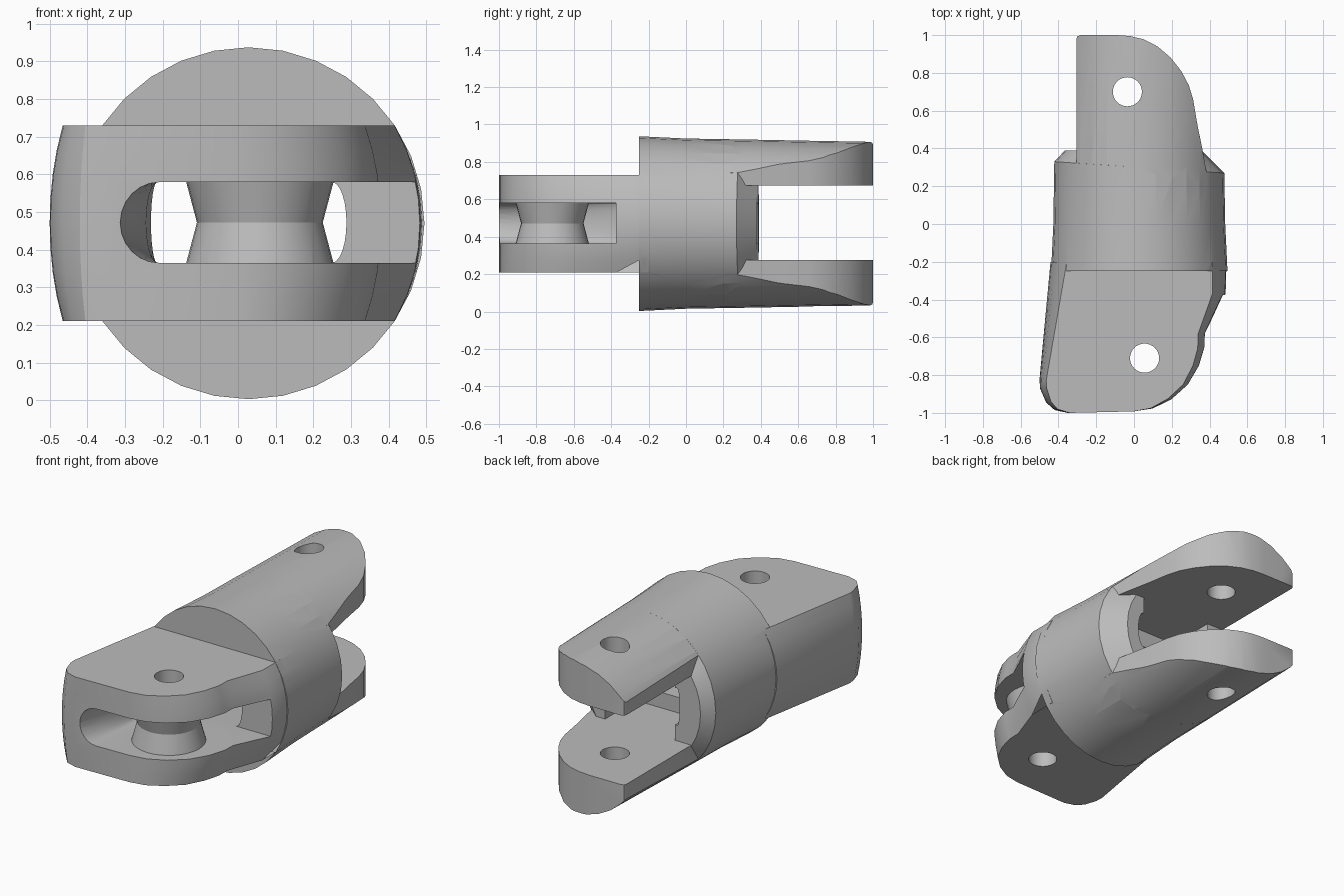
import bpy, bmesh
from math import sin, cos, pi, sqrt, radians

cube = bpy.data.objects.get("Cube")
if cube:
    bpy.data.objects.remove(cube, do_unlink=True)

grey = bpy.data.materials.new("matte grey")
grey.use_nodes = True
grey.diffuse_color = (0.5, 0.5, 0.5, 1)
grey.node_tree.nodes["Principled BSDF"].inputs["Base Color"].default_value = (0.5, 0.5, 0.5, 1)

CX, MID = 0.028, 0.47      # axis of the round barrel
SIDES = 32


def loft(name, rings):
    """Skin matching rings of points and cap both ends."""
    bm = bmesh.new()
    rows = [[bm.verts.new(p) for p in ring] for ring in rings]
    n = len(rows[0])
    for a, b in zip(rows, rows[1:]):
        for i in range(n):
            j = (i + 1) % n
            bm.faces.new((a[i], a[j], b[j], b[i]))
    bm.faces.new(rows[0])
    bm.faces.new(rows[-1])
    bmesh.ops.recalc_face_normals(bm, faces=bm.faces)
    mesh = bpy.data.meshes.new(name)
    bm.to_mesh(mesh)
    bm.free()
    mesh.materials.append(grey)
    obj = bpy.data.objects.new(name, mesh)
    bpy.context.collection.objects.link(obj)
    return obj


def hoop(y, r, cx=CX, slope=0.0):
    """Circle around the y axis; slope tilts it across x."""
    pts = []
    for i in range(SIDES):
        a = 2 * pi * i / SIDES
        dx = r * sin(a)
        pts.append((cx + dx, y + slope * dx, MID + r * cos(a)))
    return pts


def disc(x, y, z, r, n=32):
    return [(x + r * cos(2 * pi * i / n), y + r * sin(2 * pi * i / n), z) for i in range(n)]


def prism(name, outline, z0, z1):
    return loft(name, [[(x, y, z) for x, y in outline] for z in (z0, z1)])


def box(name, x0, x1, y0, y1, z0, z1):
    return prism(name, [(x0, y0), (x1, y0), (x1, y1), (x0, y1)], z0, z1)


def combine(obj, other, operation):
    mod = obj.modifiers.new("combine", 'BOOLEAN')
    mod.operation, mod.solver, mod.object = operation, 'EXACT', other
    bpy.context.view_layer.update()
    graph = bpy.context.evaluated_depsgraph_get()
    mesh = bpy.data.meshes.new_from_object(obj.evaluated_get(graph))
    obj.modifiers.clear()
    obj.data = mesh
    bpy.data.objects.remove(other, do_unlink=True)


# Round barrel with a slanted conical rear chamfer
body = loft("finger_link", [
    hoop(-0.25, 0.467), hoop(0.0, 0.455),
    hoop(0.30, 0.45, CX, -0.067), hoop(0.385, 0.366, 0.0, -0.012)])

# Rear fork: tapered round bar trimmed to the prong outline, then split
fork = loft("fork", [hoop(0.05, 0.4535), hoop(0.3, 0.45), hoop(1.0, 0.437)])
fork_outline = [
    (-0.305, 0.0), (0.385, 0.0), (0.385, 0.27), (0.365, 0.38), (0.335, 0.53), (0.313, 0.66),
    (0.29, 0.735), (0.25, 0.81), (0.195, 0.88), (0.125, 0.94), (0.05, 0.978),
    (-0.02, 0.995), (-0.09, 1.0), (-0.285, 1.0), (-0.3, 0.993), (-0.305, 0.98)]
combine(fork, prism("fork_trim", fork_outline, -0.2, 1.2), 'INTERSECT')
combine(fork, box("fork_gap", -1, 1, 0.15, 1.2, 0.275, 0.675), 'DIFFERENCE')
combine(body, fork, 'UNION')

# Front block: stacked outlines that bulge at mid height
wide = [(-0.442, -0.2), (-0.5, -0.82), (-0.498, -0.87), (-0.465, -0.945), (-0.42, -0.985),
        (-0.35, -1.0), (0.0, -0.992), (0.1, -0.977), (0.2, -0.93), (0.29, -0.85),
        (0.35, -0.75), (0.38, -0.65), (0.382, -0.58), (0.485, -0.37), (0.49, -0.2)]
narrow = [(-0.356, -0.2), (-0.465, -0.83), (-0.462, -0.87), (-0.44, -0.94), (-0.405, -0.98),
          (-0.34, -1.0), (0.0, -0.992), (0.09, -0.975), (0.18, -0.925), (0.26, -0.85),
          (0.312, -0.75), (0.337, -0.66), (0.34, -0.58), (0.415, -0.37), (0.415, -0.2)]
layers = []
for k in range(-4, 5):
    t = k / 4
    w = (1 - sqrt(1 - 0.31 * t * t)) / (1 - sqrt(0.69))
    layers.append([(a + (c - a) * w, b + (d - b) * w, MID + 0.26 * t)
                   for (a, b), (c, d) in zip(wide, narrow)])
block = loft("front_block", layers)


# Slot across the front, round-ended on one side and open on the other
def slot_ring(y, left, cap, right, right_cap):
    pts = []
    for i in range(13):
        a = pi / 2 + pi * i / 12
        pts.append((left + cap * cos(a), y, 0.472 + 0.107 * sin(a)))
    for i in range(13):
        a = -pi / 2 + pi * i / 12
        pts.append((right + right_cap * cos(a), y, 0.472 + 0.107 * sin(a)))
    return pts


def slot():
    return loft("slot", [slot_ring(-1.02, -0.21, 0.107, 0.7, 0.01),
                         slot_ring(-0.85, -0.212, 0.07, 0.7, 0.01),
                         slot_ring(-0.65, -0.214, 0.03, 0.7, 0.01),
                         slot_ring(-0.375, -0.215, 0.016, 0.7, 0.01)])


combine(body, block, 'UNION')
combine(body, slot(), 'DIFFERENCE')

# Passage from the slot through to a taller cavity between the prongs
combine(body, loft("passage", [slot_ring(-0.45, -0.215, 0.016, 0.25, 0.038),
                               slot_ring(0.45, -0.215, 0.016, 0.25, 0.038)]), 'DIFFERENCE')
combine(body, box("cavity", -0.2, 0.25, 0.1, 0.5, 0.275, 0.675), 'DIFFERENCE')

# Waisted spool inside the slot
spool = loft("spool", [disc(0.058, -0.715, z, r) for z, r in
                       ((0.355, 0.198), (0.472, 0.167), (0.589, 0.198))])
combine(body, spool, 'UNION')

# Vertical pin holes
for x, y in ((0.056, -0.71), (-0.035, 0.7)):
    combine(body, loft("pin_hole", [disc(x, y, z, 0.077) for z in (-0.2, 1.2)]), 'DIFFERENCE')

bpy.ops.object.select_all(action='DESELECT')
body.select_set(True)
bpy.context.view_layer.objects.active = body
bpy.ops.object.shade_smooth_by_angle(angle=radians(28))
